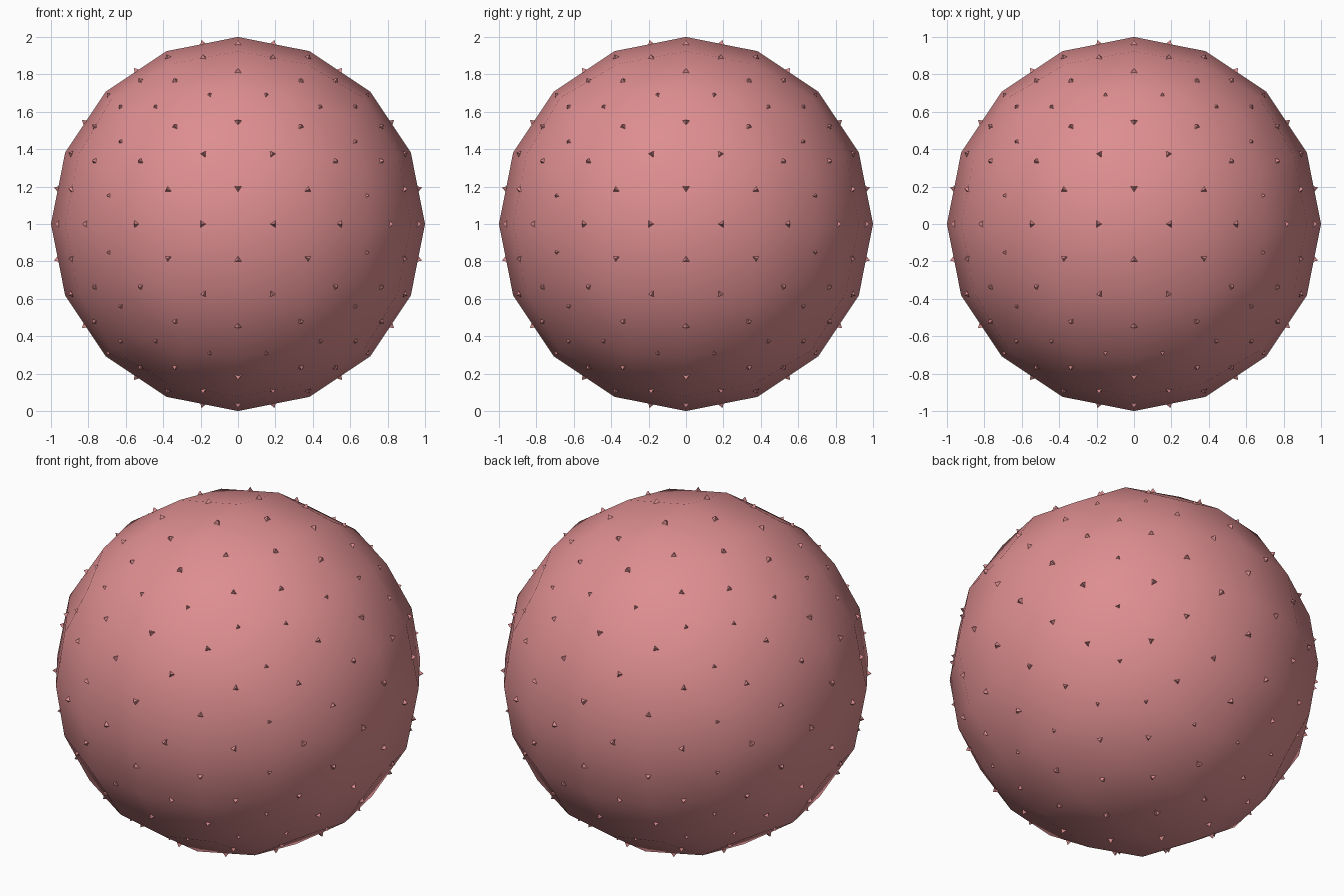
import bpy, bmesh, math
from mathutils import Vector, Matrix

if "Cube" in bpy.data.objects:
    bpy.data.objects.remove(bpy.data.objects["Cube"])

CENTRE = Vector((0, 0, 1))
pink = bpy.data.materials.new("dusty_pink")
pink.diffuse_color = (0.73, 0.27, 0.28, 1)
pink.use_nodes = True
pink.node_tree.nodes["Principled BSDF"].inputs["Base Color"].default_value = pink.diffuse_color


def make_object(name, bm):
    mesh = bpy.data.meshes.new(name)
    bm.to_mesh(mesh)
    bm.free()
    mesh.materials.append(pink)
    obj = bpy.data.objects.new(name, mesh)
    obj.location = CENTRE
    bpy.context.collection.objects.link(obj)
    return obj


# ball: a cube halved twice, pushed onto the sphere each time
ball = bmesh.new()
bmesh.ops.create_cube(ball, size=2)
for step in range(3):
    if step:
        bmesh.ops.subdivide_edges(ball, edges=ball.edges[:], cuts=1, use_grid_fill=True)
    for v in ball.verts:
        v.co.normalize()
for f in ball.faces:
    f.smooth = True
middles = [(e.verts[0].co + e.verts[1].co) / 2 for e in ball.edges]
make_object("ball", ball)

# studs: a small three-sided spike on the middle of every edge,
# with one corner turned towards the nearest axis
studs = bmesh.new()
for m in middles:
    n = m.normalized()
    k = max(range(3), key=lambda i: round(abs(n[i]), 4))
    axis = Vector((0, 0, 0))
    axis[k] = math.copysign(1, n[k])
    up = (axis - n * axis.dot(n)).normalized()
    side = up.cross(n)
    rot = Matrix((side, up, n)).transposed().to_4x4()
    bmesh.ops.create_cone(studs, segments=3, cap_ends=True, radius1=0.042, radius2=0,
                          depth=0.05, matrix=Matrix.Translation(n * 0.978) @ rot)
make_object("studs", studs)
